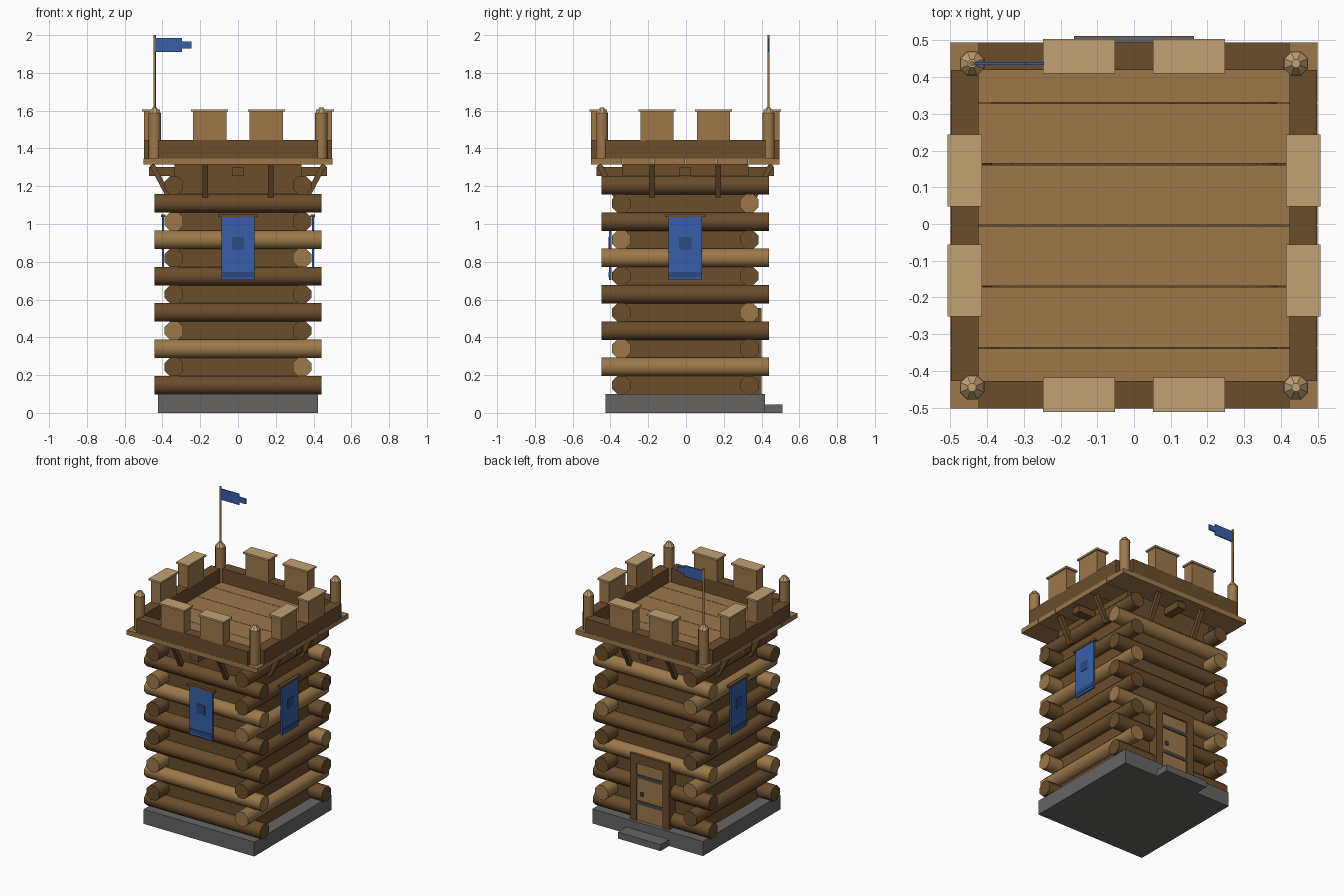
import bpy, bmesh, math
from mathutils import Matrix, Vector

if "Cube" in bpy.data.objects:
    bpy.data.objects.remove(bpy.data.objects["Cube"])

CY = -0.004  # tower axis in y (the doorstep shifts the bounds)


def material(name, hex_code):
    rgb = [int(hex_code[i:i + 2], 16) / 255 for i in (0, 2, 4)]
    lin = [c / 12.92 if c <= 0.04045 else ((c + 0.055) / 1.055) ** 2.4 for c in rgb]
    m = bpy.data.materials.new(name)
    m.diffuse_color = (*lin, 1)
    m.use_nodes = True
    m.node_tree.nodes["Principled BSDF"].inputs["Base Color"].default_value = m.diffuse_color
    return m


DARK = material("dark wood", "6b4d2c")
LIGHT = material("light wood", "9c784a")
PALE = material("pale wood", "c2a274")
STONE = material("grey stone", "666564")
BLUE = material("banner blue", "365fa8")
NAVY = material("dark blue", "2b4a80")
IRON = material("dark iron", "45474b")

SIDES = ["front", "right", "back", "left"]


def side_matrix(k):
    # local frame with outward = -y, turned onto side k
    return Matrix.Translation((0, CY, 0)) @ Matrix.Rotation(k * math.pi / 2, 4, 'Z')


def finish(bm, name, mat, matrix, smooth=False):
    bmesh.ops.transform(bm, matrix=matrix, verts=bm.verts)
    bmesh.ops.recalc_face_normals(bm, faces=bm.faces)
    for f in bm.faces:
        f.smooth = smooth and len(f.verts) == 4
    me = bpy.data.meshes.new(name)
    bm.to_mesh(me)
    bm.free()
    me.materials.append(mat)
    ob = bpy.data.objects.new(name, me)
    bpy.context.collection.objects.link(ob)
    return ob


def box(name, x, y, z, mat, side=0, tilt=0):
    # x, y, z are (min, max) ranges; tilt turns about the local x axis
    size = [b - a for a, b in (x, y, z)]
    mid = Vector([(a + b) / 2 for a, b in (x, y, z)])
    bm = bmesh.new()
    bmesh.ops.create_cube(bm, size=1)
    m = Matrix.Translation(mid) @ Matrix.Rotation(tilt, 4, 'X') @ Matrix.Diagonal((*size, 1))
    return finish(bm, name, mat, side_matrix(side) @ m)


def rod(name, r1, r2, length, loc, mat, side=0, lying=False, sides=8, smooth=True):
    bm = bmesh.new()
    bmesh.ops.create_cone(bm, cap_ends=True, segments=sides, radius1=r1, radius2=r2, depth=length)
    m = Matrix.Rotation(math.pi / sides, 4, 'Z')
    if lying:
        m = Matrix.Rotation(math.pi / 2, 4, 'Y') @ m
    return finish(bm, name, mat, side_matrix(side) @ Matrix.Translation(loc) @ m, smooth)


# Stone base, doorstep and inner wall core
box("stone_base", (-.423, .423), (-.423, .423), (0, .1), STONE)
box("doorstep", (-.163, .163), (-.5155, -.42), (0, .045), STONE, 2)
box("wall_core", (-.335, .335), (-.335, .335), (.1, 1.316), DARK)

# Interlocking log courses
light_course = [1, 0, 2, 1]
for k, s in enumerate(SIDES):
    for i in range(6):
        z = .147 + .1925 * i + (.096 if k % 2 else 0)
        mat = LIGHT if i % 3 == light_course[k] else DARK
        rod(f"{s}_log_{i}", .053, .053, .886, (0, -.339, z), mat, k, True)

# Crossed floor beams and plank platform
for k in (0, 1):
    box(f"floor_beam_{k}", (-.47, .47), (-.03, .03), (1.255, 1.302), DARK, k)
for i in range(6):
    y = -.5 + i / 6
    box(f"platform_plank_{i}", (-.5, .5), (y + .0015, y + 1 / 6 - .0015), (1.316, 1.348), LIGHT)

for k, s in enumerate(SIDES):
    # Parapet, merlons with caps, and braces
    box(f"{s}_parapet", (-.424, .424), (-.498, -.424), (1.347, 1.445), DARK, k)
    for n, x in enumerate((-.15, .15)):
        box(f"{s}_merlon_{n}", (x - .088, x + .088), (-.498, -.424), (1.44, 1.596), LIGHT, k)
        box(f"{s}_merlon_cap_{n}", (x - .098, x + .098), (-.5075, -.4135), (1.595, 1.607), PALE, k)
    for n, x in enumerate((-.174, .174)):
        box(f"{s}_brace_{n}", (x - .014, x + .014), (-.425, -.397), (1.135, 1.325), DARK, k,
            math.radians(28))
    # Corner posts with pointed caps
    rod(f"corner_post_{k}", .035, .035, .24, (-.441, -.441, 1.467), LIGHT, k)
    rod(f"corner_post_cap_{k}", .036, .012, .031, (-.441, -.441, 1.6), PALE, k, smooth=False)

# Hanging banners
for k in (0, 1, 3):
    s = SIDES[k]
    box(f"{s}_banner", (-.088, .088), (-.403, -.391), (.703, 1.04), BLUE, k)
    box(f"{s}_banner_stripe", (-.088, .088), (-.406, -.402), (.718, .746), NAVY, k)
    box(f"{s}_banner_emblem", (-.032, .032), (-.406, -.402), (.865, .93), NAVY, k)
    box(f"{s}_banner_rail", (-.106, .106), (-.408, -.385), (1.036, 1.05), DARK, k)

# Back door with frame, straps and handle
for n, x in enumerate((-.125, .125)):
    box(f"door_jamb_{n}", (x - .025, x + .025), (-.404, -.33), (.1, .5), DARK, 2)
box("door_lintel", (-.15, .15), (-.404, -.33), (.495, .555), DARK, 2)
box("door", (-.1, .1), (-.394, -.33), (.1, .5), LIGHT, 2)
for n, z in enumerate((.225, .405)):
    box(f"door_strap_{n}", (-.1, .1), (-.4, -.39), (z - .012, z + .012), IRON, 2)
box("door_handle", (-.072, -.052), (-.404, -.39), (.275, .3), IRON, 2)

# Flag on the back left post
rod("flag_pole", .007, .007, .4, (-.441, .441, 1.8), LIGHT, sides=6)
box("flag", (-.436, -.296), (.437, .445), (1.91, 1.985), BLUE)
box("flag_tail", (-.297, -.245), (.437, .445), (1.929, 1.966), BLUE)
